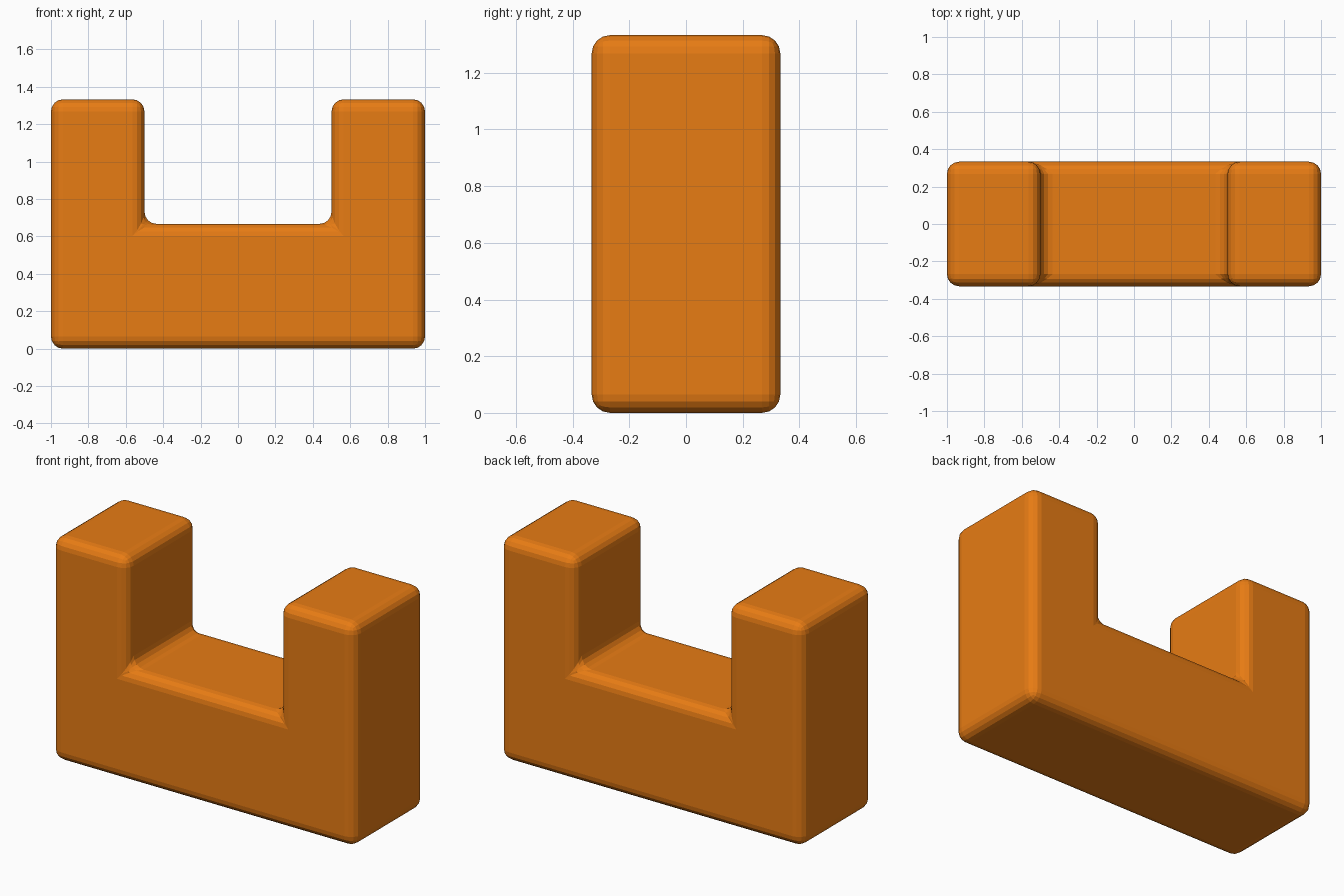
import bpy, bmesh

if "Cube" in bpy.data.objects:
    bpy.data.objects.remove(bpy.data.objects["Cube"])

# U-shaped profile in the XZ plane, extruded along Y
half_depth = 0.333
right = [(1.0, 0.0), (1.0, 1.333), (0.5, 1.333), (0.5, 0.667)]
profile = right + [(-x, z) for x, z in reversed(right)]

bm = bmesh.new()
face = bm.faces.new([bm.verts.new((x, -half_depth, z)) for x, z in profile])
ext = bmesh.ops.extrude_face_region(bm, geom=[face], use_keep_orig=True)
verts = [g for g in ext["geom"] if isinstance(g, bmesh.types.BMVert)]
bmesh.ops.translate(bm, verts=verts, vec=(0, 2 * half_depth, 0))
bmesh.ops.recalc_face_normals(bm, faces=bm.faces)
mesh = bpy.data.meshes.new("u_block")
bm.to_mesh(mesh)
bm.free()

block = bpy.data.objects.new("u_block", mesh)
bpy.context.collection.objects.link(block)

# Rounded edges, including fillets in the notch
bevel = block.modifiers.new("rounded_edges", "BEVEL")
bevel.width = 0.065
bevel.segments = 4
bevel.limit_method = "ANGLE"

# Orange finish
mat = bpy.data.materials.new("orange")
mat.diffuse_color = (0.8, 0.2, 0.007, 1)
mat.use_nodes = True
mat.node_tree.nodes["Principled BSDF"].inputs["Base Color"].default_value = mat.diffuse_color
mesh.materials.append(mat)
